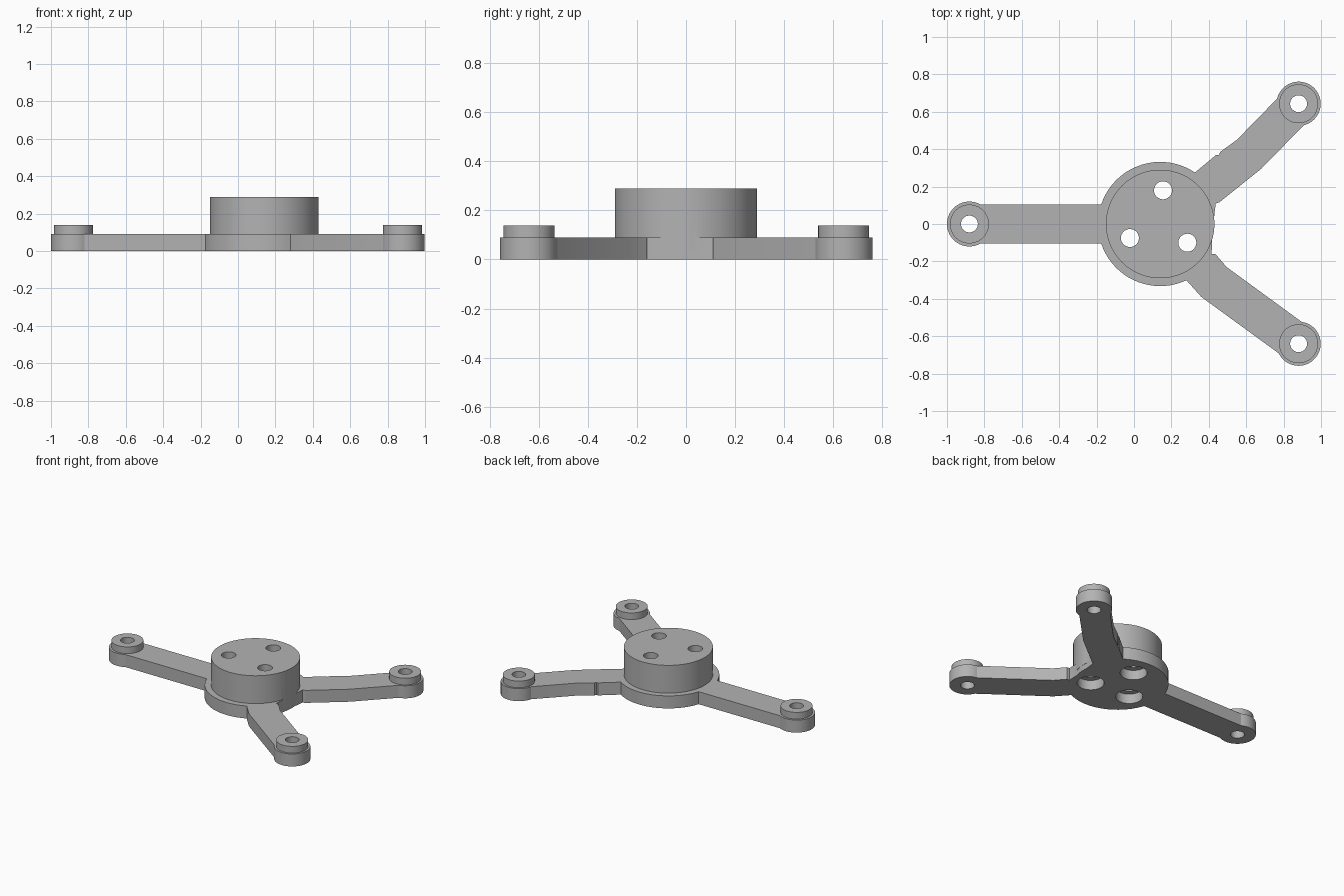
import bpy, bmesh, math

if "Cube" in bpy.data.objects:
    bpy.data.objects.remove(bpy.data.objects["Cube"])

HUB = (0.14, 0.0)
FEET = [(-0.88, 0.0), (0.88, 0.643), (0.88, -0.64)]
BOLTS = [(0.155, 0.18), (-0.022, -0.075), (0.285, -0.1)]

grey = bpy.data.materials.new("plain grey")
grey.diffuse_color = (0.45, 0.45, 0.45, 1)
grey.use_nodes = True
grey.node_tree.nodes["Principled BSDF"].inputs["Base Color"].default_value = grey.diffuse_color


def prism(name, points, z0, z1):
    """Extrude a flat outline from z0 up to z1."""
    bm = bmesh.new()
    face = bm.faces.new([bm.verts.new((x, y, z0)) for x, y in points])
    ext = bmesh.ops.extrude_face_region(bm, geom=[face])
    verts = [v for v in ext["geom"] if isinstance(v, bmesh.types.BMVert)]
    bmesh.ops.translate(bm, verts=verts, vec=(0, 0, z1 - z0))
    bmesh.ops.recalc_face_normals(bm, faces=bm.faces)
    mesh = bpy.data.meshes.new(name)
    bm.to_mesh(mesh)
    bm.free()
    mesh.materials.append(grey)
    obj = bpy.data.objects.new(name, mesh)
    bpy.context.collection.objects.link(obj)
    return obj


def arc(c, r, a0, a1):
    """Points along an arc, angles in degrees."""
    n = max(2, round(abs(a1 - a0) / 5))
    angles = [math.radians(a0 + (a1 - a0) * i / n) for i in range(n + 1)]
    return [(c[0] + r * math.cos(a), c[1] + r * math.sin(a)) for a in angles]


def disc(name, c, r, z0, z1):
    return prism(name, arc(c, r, 0, 360)[:-1], z0, z1)


def combine(obj, tool, operation):
    """Apply a boolean and discard the tool."""
    mod = obj.modifiers.new("cut", 'BOOLEAN')
    mod.operation, mod.object, mod.solver = operation, tool, 'EXACT'
    bpy.context.view_layer.objects.active = obj
    bpy.ops.object.modifier_apply(modifier=mod.name)
    bpy.data.objects.remove(tool, do_unlink=True)


# Base plate: round hub with three arms, outlined clockwise
outline = (
    arc(HUB, 0.332, -65, -161.5)
    + arc(FEET[0], 0.12, -61, -299)
    + arc(HUB, 0.332, 161.5, 56)
    + [(0.44, 0.37), (0.455, 0.37), (0.46, 0.385), (0.55, 0.45), (0.765, 0.67)]
    + arc(FEET[1], 0.118, 162, -76)
    + [(0.68, 0.295), (0.455, 0.115), (0.437, 0.11)]
    + arc(HUB, 0.289, 6, -16)
    + [(0.415, -0.16), (0.435, -0.16), (0.495, -0.23)]
    + arc(FEET[2], 0.118, 82, -154)
    + [(0.36, -0.39)])
mount = prism("three_arm_mount", outline, 0, 0.09)

# Raised hub boss and foot caps
combine(mount, disc("hub_boss", HUB, 0.29, 0.04, 0.29), 'UNION')
for c in FEET:
    combine(mount, disc("foot_cap", c, 0.104, 0.04, 0.138), 'UNION')

# Through holes in feet and hub, with counterbores beneath the hub
for c in FEET:
    combine(mount, disc("foot_hole", c, 0.045, -0.1, 0.4), 'DIFFERENCE')
for c in BOLTS:
    combine(mount, disc("bolt_hole", c, 0.048, -0.1, 0.4), 'DIFFERENCE')
    combine(mount, disc("counterbore", c, 0.088, -0.1, 0.07), 'DIFFERENCE')

bpy.ops.object.select_all(action='DESELECT')
mount.select_set(True)
bpy.context.view_layer.objects.active = mount
bpy.ops.object.shade_smooth_by_angle(angle=math.radians(20))
